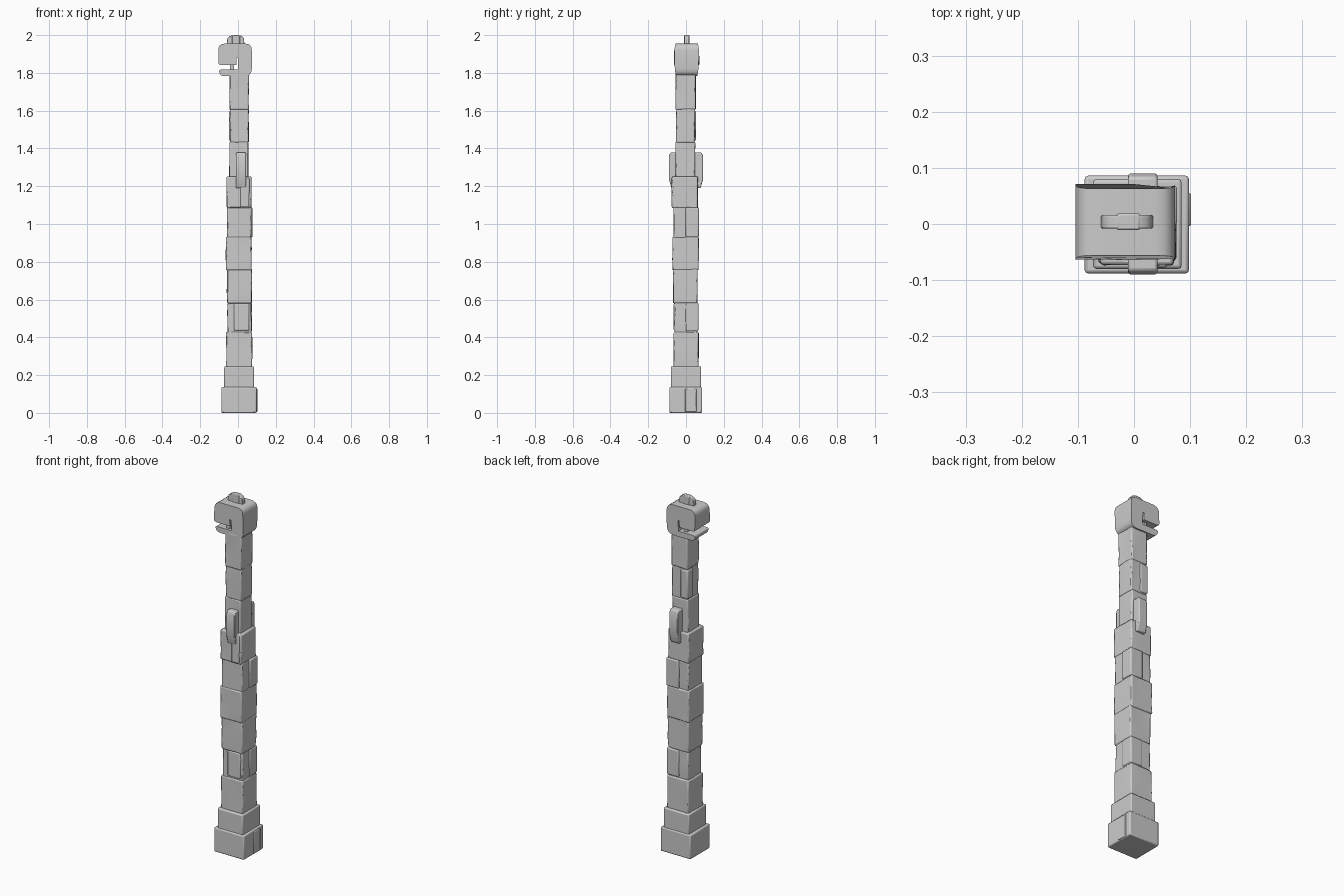
import bpy, bmesh, math, random

if "Cube" in bpy.data.objects:
    bpy.data.objects.remove(bpy.data.objects["Cube"])
random.seed(4)


def finish(bm, name, bevel, segs=2):
    bmesh.ops.recalc_face_normals(bm, faces=bm.faces)
    me = bpy.data.meshes.new(name)
    bm.to_mesh(me)
    bm.free()
    ob = bpy.data.objects.new(name, me)
    bpy.context.collection.objects.link(ob)
    m = ob.modifiers.new("bevel", 'BEVEL')
    m.width, m.segments, m.limit_method = bevel, segs, 'ANGLE'
    m.angle_limit = math.radians(40)
    bpy.context.view_layer.objects.active = ob
    ob.select_set(True)
    bpy.ops.object.shade_smooth_by_angle(angle=math.radians(35))
    ob.select_set(False)
    return ob


def block(name, x, y, z, bevel=0.006, wear=0.0):
    """Box between the given (low, high) ranges, with worn, uneven sides."""
    bm = bmesh.new()
    bmesh.ops.create_cube(bm, size=1)
    if wear:
        bmesh.ops.subdivide_edges(bm, edges=bm.edges[:], cuts=2, use_grid_fill=True)
    for v in bm.verts:
        v.co = [r[0] + (c + .5) * (r[1] - r[0]) for c, r in zip(v.co, (x, y, z))]
        v.co.x += random.uniform(-wear, wear)
        v.co.y += random.uniform(-wear, wear)
    return finish(bm, name, bevel)


def rounded(points, steps=4):
    """Round the corners of an (x, z, radius) outline with quadratic arcs."""
    out, n = [], len(points)
    for i, (x, z, r) in enumerate(points):
        if not r:
            out.append((x, z))
            continue
        ends = []
        for q in (points[i - 1], points[(i + 1) % n]):
            d = math.hypot(q[0] - x, q[1] - z)
            ends.append((x + (q[0] - x) * r / d, z + (q[1] - z) * r / d))
        (ax, az), (bx, bz) = ends
        for k in range(steps + 1):
            t = k / steps
            out.append(((1-t)**2*ax + 2*t*(1-t)*x + t*t*bx,
                        (1-t)**2*az + 2*t*(1-t)*z + t*t*bz))
    return out


def prism(name, outline, y0, y1, bevel, taper=None):
    """Extrude an x-z outline along y, optionally narrowing it by height."""
    bm = bmesh.new()
    f = bm.faces.new([bm.verts.new((x, y0, z)) for x, z in outline])
    r = bmesh.ops.extrude_face_region(bm, geom=[f])
    for v in r["geom"]:
        if isinstance(v, bmesh.types.BMVert):
            v.co.y = y1
    if taper:
        mid = (y0 + y1) / 2
        for v in bm.verts:
            v.co.y = mid + (v.co.y - mid) * taper(v.co.z)
    return finish(bm, name, bevel, 3)


# Stepped plinth
block("base", (-.088, .098), (-.088, .086), (0, .136), .006)
block("base_step", (-.073, .085), (-.08, .08), (.13, .246), .006)
block("base_side_panel", (.08, .102), (-.004, .055), (.004, .13), .004)

# Shaft of stacked stone blocks: x range, y range, z range
shaft = [
    (-.062, .074, -.064, .066, .24, .428),
    (-.056, .070, -.060, .060, .42, .585),
    (-.058, .073, -.068, .060, .58, .762),
    (-.063, .071, -.071, .066, .755, .932),
    (-.056, .070, -.065, .060, .925, 1.09),
    (-.060, .070, -.073, .062, 1.085, 1.252),
    (-.045, .055, -.055, .048, 1.245, 1.435),
    (-.042, .056, -.052, .047, 1.43, 1.612),
    (-.044, .057, -.054, .051, 1.605, 1.80),
]
for i, (x0, x1, y0, y1, z0, z1) in enumerate(shaft):
    block(f"shaft_block_{i + 1}", (x0, x1), (y0, y1), (z0, z1), .006, .0022)

# Raised stone slabs that break up the shaft
slabs = [
    (.0, .077, -.002, .068, .93, 1.088),
    (.0, .075, -.002, .066, .432, .582),
    (-.022, .06, -.065, .0, .435, .58),
    (-.062, .0, .0, .066, .77, .925),
    (.012, .060, -.078, .0, 1.09, 1.245),
    (-.047, .0, .0, .052, 1.44, 1.60),
]
for i, (x0, x1, y0, y1, z0, z1) in enumerate(slabs):
    block(f"slab_{i + 1}", (x0, x1), (y0, y1), (z0, z1), .006)

# Lug plates on the front and back, sloping in at the lower end
for name, s in (("front_lug", -1), ("back_lug", 1)):
    bm = bmesh.new()
    prof = [(.03, 1.378), (.083, 1.378), (.09, 1.362), (.09, 1.235), (.077, 1.19), (.03, 1.19)]
    f = bm.faces.new([bm.verts.new((-.011, s * y, z)) for y, z in prof])
    r = bmesh.ops.extrude_face_region(bm, geom=[f])
    bmesh.ops.translate(bm, vec=(.053, 0, 0),
                        verts=[v for v in r["geom"] if isinstance(v, bmesh.types.BMVert)])
    finish(bm, name, .005)

# Head: rounded block with an open mouth and a thin slot behind the jaw
head = rounded([
    (-.104, 1.955, .035), (.073, 1.955, .035), (.073, 1.783, .04),
    (-.100, 1.783, .028), (-.100, 1.817, .01), (.001, 1.817, 0),
    (.001, 1.88, 0), (-.007, 1.88, 0), (-.007, 1.842, 0), (-.104, 1.842, .014),
])
prism("head", head, -.064, .071, .010,
      lambda z: 1 - .17 * max(0, (1.85 - z) / .067) - .12 * max(0, (z - 1.91) / .045))
block("tooth", (-.042, -.02), (-.045, .05), (1.81, 1.85), .004)

# Crest on top of the head
crest = rounded([(-.06, 1.94, 0), (-.056, 1.99, .016), (-.028, 2.0, .006),
                 (.008, 2.0, .006), (.031, 1.99, .016), (.035, 1.94, 0)])
prism("crest", crest, -.008, .016, .003)
block("crest_band", (-.031, .011), (-.011, .019), (1.945, 2.0), .004)
